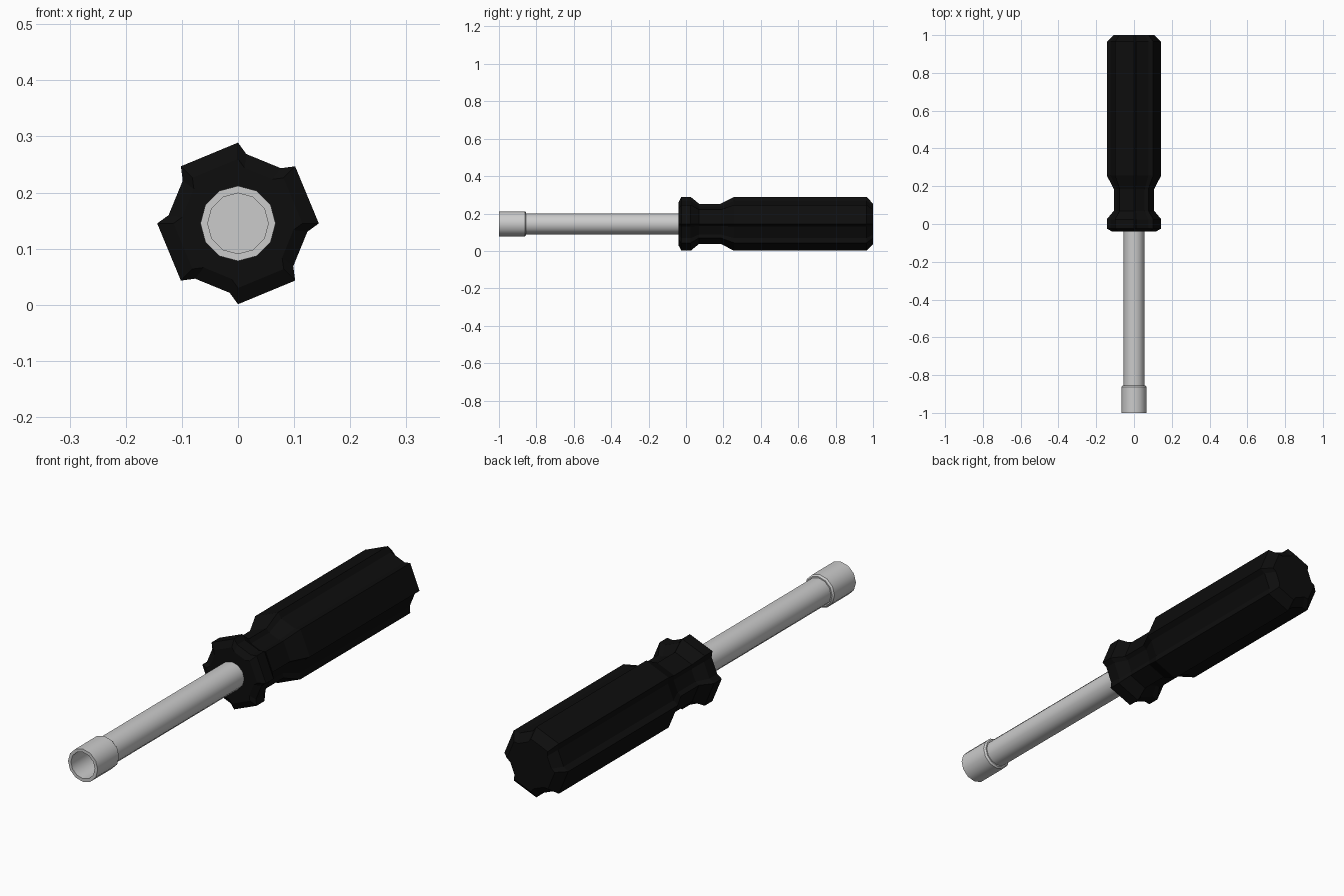
import bpy, bmesh, math

if "Cube" in bpy.data.objects:
    bpy.data.objects.remove(bpy.data.objects["Cube"])

ZC = 0.145  # height of the tool axis


def loft(name, section, stations, smooth=False):
    """Sweep a unit section [(angle, radius)] along y through (y, scale) stations."""
    bm = bmesh.new()
    rings = []
    for y, s in stations:
        rings.append([bm.verts.new((r * s * math.cos(math.radians(a)), y,
                                    ZC + r * s * math.sin(math.radians(a))))
                      for a, r in section])
    n = len(section)
    for a, b in zip(rings, rings[1:]):
        for i in range(n):
            j = (i + 1) % n
            bm.faces.new((a[i], a[j], b[j], b[i]))
    bm.faces.new(rings[0])
    bm.faces.new(rings[-1])
    bmesh.ops.recalc_face_normals(bm, faces=bm.faces)
    mesh = bpy.data.meshes.new(name)
    bm.to_mesh(mesh)
    bm.free()
    obj = bpy.data.objects.new(name, mesh)
    bpy.context.collection.objects.link(obj)
    if smooth:
        bpy.ops.object.select_all(action='DESELECT')
        obj.select_set(True)
        bpy.context.view_layer.objects.active = obj
        bpy.ops.object.shade_smooth_by_angle(angle=math.radians(35))
    return obj


# Octagonal grip section with a groove in every second side
grip_section = []
for k in range(4):
    a = 90 * k
    grip_section += [(a, 1.0), (a + 45, 1.0), (a + 52.2, 0.865), (a + 83.2, 0.865)]

# Handle: collar, narrow neck, long grip, chamfered end
handle = loft("handle", grip_section, [
    (-0.04, 0.115), (-0.025, 0.144), (0.025, 0.144), (0.07, 0.107),
    (0.185, 0.107), (0.257, 0.144), (0.965, 0.144), (1.0, 0.108)])
black = bpy.data.materials.new("black_plastic")
black.diffuse_color = (0.004, 0.004, 0.004, 1)
black.use_nodes = True
black.node_tree.nodes["Principled BSDF"].inputs["Base Color"].default_value = black.diffuse_color
handle.data.materials.append(black)

# Steel shaft and hollow socket, both twelve-sided
round_section = [(30 * i, 1.0) for i in range(12)]
loft("shaft", round_section, [(-0.865, 0.056), (0.0, 0.056)], smooth=True)
loft("socket", round_section, [
    (-0.855, 0.061), (-0.862, 0.067), (-1.0, 0.067),
    (-1.0, 0.054), (-0.88, 0.054)], smooth=True)
